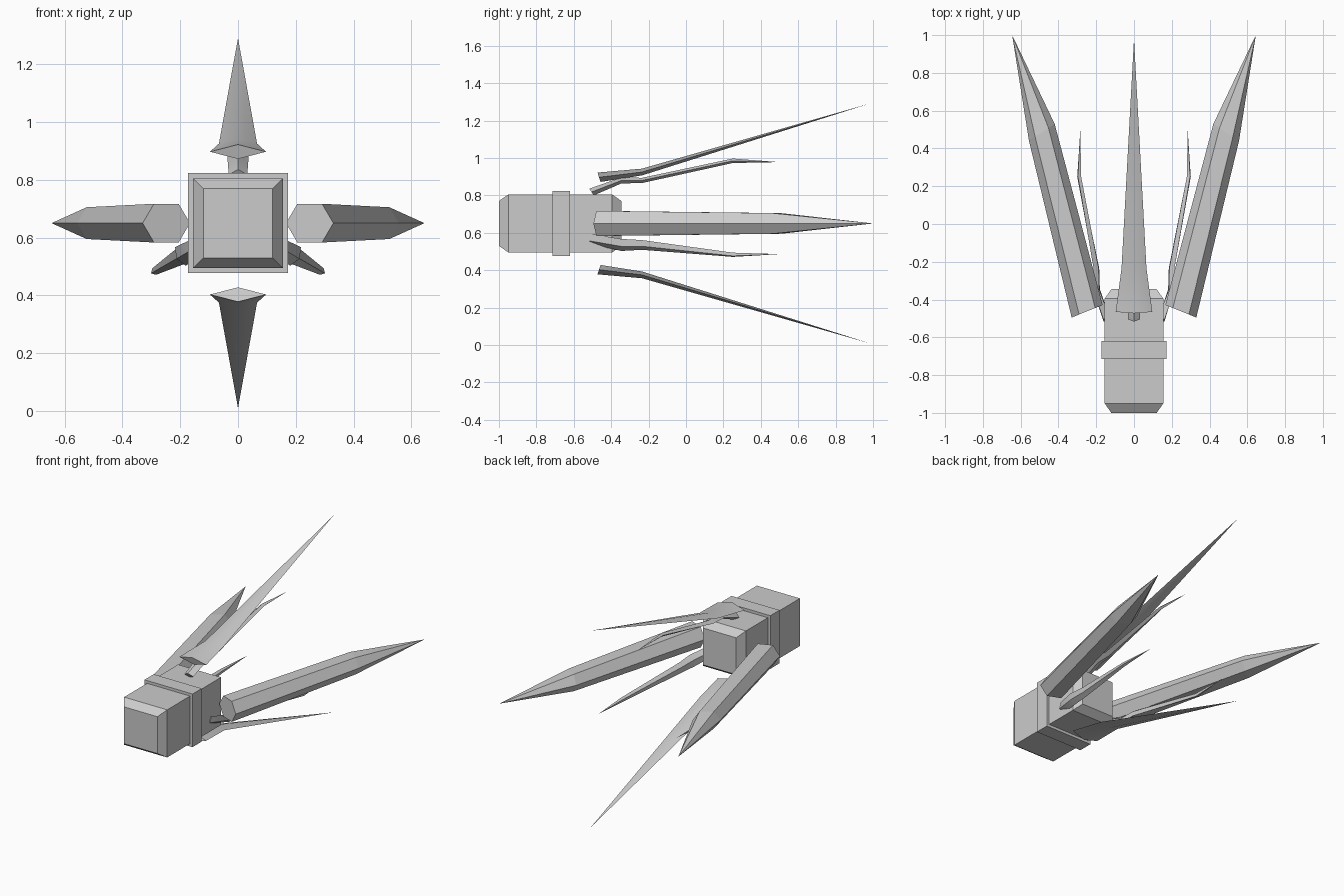
import bpy, math
from mathutils import Vector, Matrix

cube = bpy.data.objects.get("Cube")
if cube:
    bpy.data.objects.remove(cube)

grey = bpy.data.materials.new("plain grey")
grey.use_nodes = True
grey.diffuse_color = (0.6, 0.6, 0.6, 1)
grey.node_tree.nodes["Principled BSDF"].inputs["Base Color"].default_value = (0.6, 0.6, 0.6, 1)

AXIS = 0.65  # height of the central axis


def loft(name, rings, turn=None, smooth=False):
    """Skin a list of rings; a one-point ring closes to a tip."""
    verts, faces, starts = [], [], []
    for ring in rings:
        starts.append(len(verts))
        verts += [Vector(p) for p in ring]
    n = len(rings[0])
    faces.append(tuple(range(n)))
    for k in range(len(rings) - 1):
        a, b = starts[k], starts[k + 1]
        for i in range(n):
            j = (i + 1) % n
            if len(rings[k + 1]) == 1:
                faces.append((a + j, a + i, b))
            else:
                faces.append((a + j, a + i, b + i, b + j))
    if len(rings[-1]) > 1:
        faces.append(tuple(reversed(range(starts[-1], starts[-1] + n))))
    if turn is not None:
        verts = [turn @ v for v in verts]
    mesh = bpy.data.meshes.new(name)
    mesh.from_pydata([v + Vector((0, 0, AXIS)) for v in verts], [], faces)
    mesh.materials.append(grey)
    obj = bpy.data.objects.new(name, mesh)
    bpy.context.collection.objects.link(obj)
    bpy.ops.object.select_all(action='DESELECT')
    obj.select_set(True)
    bpy.context.view_layer.objects.active = obj
    bpy.ops.object.mode_set(mode='EDIT')
    bpy.ops.mesh.select_all(action='SELECT')
    bpy.ops.mesh.normals_make_consistent(inside=False)
    bpy.ops.object.mode_set(mode='OBJECT')
    if smooth:
        bpy.ops.object.shade_smooth_by_angle(angle=math.radians(30))
    return obj


def square(y, h):
    return [(-h, y, -h), (h, y, -h), (h, y, h), (-h, y, h)]


def diamond(y, z, w, t, lean=0.0):
    """Cross-section of a blade; lean tilts its start face."""
    return [(-w, y, z), (0, y + lean, z - t), (w, y, z), (0, y - lean, z + t)]


def hexagon(cx, cy, dx, dy, h):
    """Six-sided section spanning the direction (dx, dy)."""
    steps = [(-1, 0), (-0.52, -1), (0.52, -1), (1, 0), (0.52, 1), (-0.52, 1)]
    return [(cx + s * dx, cy + s * dy, k * h) for s, k in steps]


# Central block with chamfered ends, and the band around it
loft("body", [square(-1, 0.12), square(-0.95, 0.155),
              square(-0.395, 0.155), square(-0.345, 0.12)])
loft("body_band", [square(-0.715, 0.173), square(-0.62, 0.173)])

# Large crystals at the sides
for side, name in ((1, "left"), (-1, "right")):
    loft(name + "_crystal", [
        hexagon(0.248, -0.462, 0.082, -0.033, 0.067),
        hexagon(0.488, 0.485, 0.068, -0.045, 0.055),
        [(0.645, 1.0, 0)]], Matrix.Diagonal((side, 1, 1)))

# Long flat spikes above and below
for side, name in ((1, "upper"), (-1, "lower")):
    loft(name + "_spike", [
        diamond(-0.465, 0.247, 0.097, 0.025, 0.008),
        diamond(-0.235, 0.275, 0.066, 0.018),
        [(0, 0.98, 0.64)]], Matrix.Diagonal((1, 1, side)), True)

# Thin bent tendrils, a third of a turn apart
for angle, name in ((0, "top"), (120, "left"), (-120, "right")):
    loft(name + "_tendril", [
        diamond(-0.505, 0.168, 0.032, 0.018, 0.012),
        diamond(-0.345, 0.23, 0.037, 0.016),
        diamond(-0.235, 0.23, 0.03, 0.014),
        diamond(0.25, 0.335, 0.013, 0.012),
        [(0, 0.5, 0.328)]], Matrix.Rotation(math.radians(angle), 3, 'Y'), True)
